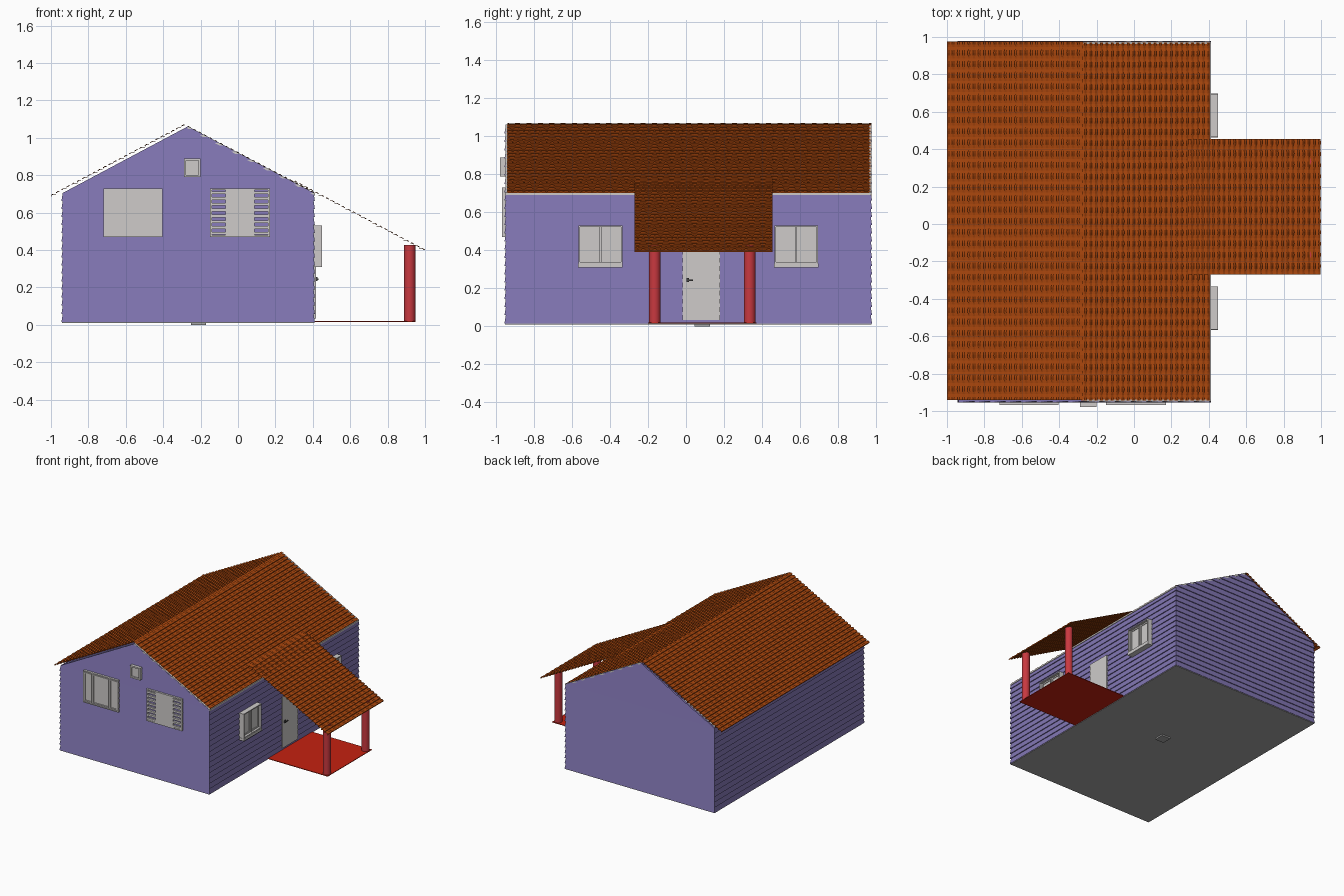
import bpy, bmesh, math
from mathutils import Vector

if "Cube" in bpy.data.objects:
    bpy.data.objects.remove(bpy.data.objects["Cube"])


def mat(name, r, g, b):
    m = bpy.data.materials.new(name)
    m.diffuse_color = (r, g, b, 1)
    m.use_nodes = True
    m.node_tree.nodes["Principled BSDF"].inputs["Base Color"].default_value = m.diffuse_color
    return m


PURPLE = mat("purple siding", 0.22, 0.18, 0.45)
TILE = mat("terracotta tile", 0.40, 0.062, 0.004)
WHITE = mat("pale grey trim", 0.62, 0.60, 0.59)
GREY = mat("slab grey", 0.38, 0.38, 0.38)
RED = mat("column red", 0.58, 0.04, 0.05)
FLOOR = mat("porch floor red", 0.56, 0.015, 0.005)
DARK = mat("dark metal", 0.06, 0.06, 0.06)


def mesh(name, verts, faces, m):
    me = bpy.data.meshes.new(name)
    me.from_pydata(verts, [], faces)
    me.materials.append(m)
    o = bpy.data.objects.new(name, me)
    bpy.context.collection.objects.link(o)
    return o


def boxes(name, items, m):
    """One object made of boxes (x0, x1, y0, y1, z0, z1)."""
    v, f = [], []
    for x0, x1, y0, y1, z0, z1 in items:
        b = len(v)
        v += [(x, y, z) for z in (z0, z1) for x, y in ((x0, y0), (x1, y0), (x1, y1), (x0, y1))]
        f += [[b + i for i in q] for q in ((3, 2, 1, 0), (4, 5, 6, 7), (0, 1, 5, 4),
                                           (1, 2, 6, 5), (2, 3, 7, 6), (3, 0, 4, 7))]
    return mesh(name, v, f, m)


def prism(name, profile, y0, y1, m):
    """Extrude an x,z profile along y."""
    n = len(profile)
    v = [(x, y, z) for y in (y0, y1) for x, z in profile]
    f = [list(range(n)), list(range(2 * n - 1, n - 1, -1))]
    f += [[(i + 1) % n, i, n + i, n + (i + 1) % n] for i in range(n)]
    return mesh(name, v, f, m)


# House shell
XL, XR, YF, YB = -0.937, 0.404, -0.948, 0.972
BASE, EAVE, RIDGE, RX = 0.016, 0.705, 1.06, -0.27
gable = [(XL, BASE), (XR, BASE), (XR, EAVE), (RX, RIDGE), (XL, EAVE)]
prism("front_gable_wall", gable, YF, YF + 0.01, PURPLE)
prism("back_gable_wall", gable, YB - 0.01, YB, PURPLE)
boxes("side_walls", [(XL, XL + 0.01, YF, YB, BASE, EAVE - 0.01),
                     (XR - 0.01, XR, YF, YB, BASE, EAVE - 0.01)], PURPLE)

# Lapped siding boards: lower edge stands out from the wall
D = 0.007
zs = [BASE + (EAVE - BASE) * i / 16 for i in range(17)]
zs += [EAVE + (RIDGE - EAVE) * i / 8 for i in range(1, 9)]


def span(z):
    t = max(0, (z - EAVE) / (RIDGE - EAVE))
    return XL + (RX - XL) * t, XR + (RX - XR) * t


def siding(name, ends, place, levels):
    v, f = [], []
    for a, b in zip(levels, levels[1:]):
        (l0, r0), (l1, r1) = ends(a), ends(b)
        e = D if a < EAVE - 0.001 else 0
        n = len(v)
        v += [place(l0, 0, a), place(r0, 0, a), place(r0 + e, D, a), place(l0 - e, D, a),
              place(r1, 0, b), place(l1, 0, b)]
        f += [[n, n + 1, n + 2, n + 3], [n + 3, n + 2, n + 4, n + 5],
              [n, n + 3, n + 5], [n + 1, n + 4, n + 2]]
    o = mesh(name, v, f, PURPLE)
    bm = bmesh.new()
    bm.from_mesh(o.data)
    bmesh.ops.recalc_face_normals(bm, faces=bm.faces)
    mid = Vector(((XL + XR) / 2, (YF + YB) / 2, 0.4))
    big = max(bm.faces, key=lambda q: q.calc_area())
    if big.normal.dot(big.calc_center_median() - mid) < 0:
        bmesh.ops.reverse_faces(bm, faces=bm.faces)
    bm.to_mesh(o.data)
    bm.free()


siding("front_siding", span, lambda s, d, z: (s, YF - d, z), zs)
siding("back_siding", span, lambda s, d, z: (s, YB + d, z), zs)
siding("right_siding", lambda z: (YF, YB), lambda s, d, z: (XR + d, s, z), zs[:17])
siding("left_siding", lambda z: (YF, YB), lambda s, d, z: (XL - d, s, z), zs[:17])

# Ground slab and its drain plate
boxes("base_slab", [(XL - 0.004, XR + 0.004, YF - 0.004, YB + 0.004, 0.011, 0.016)], GREY)
boxes("drain_plate", [(-0.25, -0.17, 0.045, 0.125, 0, 0.011)], GREY)


# Tiled roofs: stepped courses with a slight ripple along each course
def roof(name, low, high, y0, y1, rows):
    ny = round((y1 - y0) / 0.015)
    dx, dz = high[0] - low[0], high[1] - low[1]
    length = math.hypot(dx, dz)
    nx, nz = -dz / length, dx / length
    if nz < 0:
        nx, nz = -nx, -nz
    v, f, lines = [], [], []
    for r in range(rows):
        lines += [((r + t) / rows, h) for t, h in ((0.0, 0.0), (0.04, 0.009), (0.45, 0.010), (0.98, 0.0))]
    for t, h in lines:
        for j in range(ny + 1):
            y = y0 + (y1 - y0) * j / ny
            k = h * (1 + 0.22 * math.sin(2 * math.pi * y / 0.06))
            v.append((low[0] + dx * t + nx * k, y, low[1] + dz * t + nz * k))
    for i in range(len(lines) - 1):
        for j in range(ny):
            a = i * (ny + 1) + j
            q = [a, a + 1, a + ny + 2, a + ny + 1]
            f.append(q if dx < 0 else q[::-1])
    return mesh(name, v, f, TILE)


roof("left_roof", (-0.997, 0.683), (-0.272, 1.068), -0.94, 0.975, 26)
roof("right_roof", (0.403, 0.699), (-0.285, 1.060), -0.943, 0.970, 24)
roof("porch_roof", (0.995, 0.392), (0.285, 0.768), -0.27, 0.455, 25)

# Pale edging of the right roof slope and eave
edge = [(XR + 0.004, EAVE - 0.012), (XR + 0.004, EAVE), (RX, RIDGE + 0.003), (RX, RIDGE - 0.012)]
prism("roof_edge_front", edge, -0.950, -0.938, WHITE)
prism("roof_edge_back", edge, 0.962, 0.975, WHITE)
boxes("eave_trim", [(XR - 0.008, XR + 0.007, YF, YB, EAVE - 0.014, EAVE - 0.003)], WHITE)

# Porch floor and columns
boxes("porch_floor", [(XR, 0.95, -0.20, 0.37, 0.015, 0.020)], FLOOR)
for i, y in enumerate((-0.165, 0.335)):
    bpy.ops.mesh.primitive_cylinder_add(vertices=24, radius=0.03, depth=0.41, location=(0.918, y, 0.222))
    c = bpy.context.object
    c.name = f"porch_column_{i + 1}"
    c.data.materials.append(RED)
    bpy.ops.object.shade_smooth_by_angle()


def frame(a0, a1, z0, z1, w):
    """Four bars around an opening, as (a0, a1, z0, z1)."""
    return [(a0, a0 + w, z0, z1), (a1 - w, a1, z0, z1),
            (a0 + w, a1 - w, z0, z0 + w), (a0 + w, a1 - w, z1 - w, z1)]


def on_front(rects, depth):
    return [(a, b, YF - D - depth, YF, c, d) for a, b, c, d in rects]


# Front windows: three-light casement, louvred window, small attic light
casement = frame(-0.72, -0.405, 0.47, 0.73, 0.008)
for a, b in ((-0.712, -0.645), (-0.637, -0.490), (-0.482, -0.413)):
    casement += frame(a, b, 0.482, 0.718, 0.009)
boxes("casement_frames", on_front(casement, 0.014), WHITE)
boxes("casement_panes", on_front([(-0.718, -0.407, 0.472, 0.728)], 0.006), WHITE)

louvre = frame(-0.15, 0.17, 0.47, 0.73, 0.010) + [(-0.068, 0.088, 0.475, 0.725)]
for k in range(8):
    z = 0.482 + k * 0.031
    louvre += [(-0.142, -0.066, z, z + 0.015), (0.086, 0.162, z, z + 0.015)]
boxes("louvred_window", on_front(louvre, 0.012), WHITE)
boxes("attic_window_frame", on_front(frame(-0.29, -0.20, 0.79, 0.89, 0.012), 0.024), WHITE)
boxes("attic_window_pane", on_front([(-0.285, -0.205, 0.795, 0.885)], 0.012), WHITE)

# Side windows: projecting box frame, two sashes and a sill
for n, y in (("near", -0.45), ("far", 0.58)):
    a, b = y - 0.115, y + 0.115
    bars = [(XR, 0.448, *q) for q in frame(a, b, 0.33, 0.53, 0.008)]
    bars += [(XR, 0.44, y - 0.005, y + 0.005, 0.338, 0.522),
             (XR, 0.425, a + 0.008, b - 0.008, 0.338, 0.522)]
    bars += [(XR, 0.430, *q) for s in (a + 0.008, y + 0.005) for q in frame(s, s + 0.102, 0.338, 0.522, 0.010)]
    bars.append((XR, 0.450, a - 0.002, b + 0.002, 0.31, 0.33))
    boxes(f"{n}_side_window", bars, WHITE)

# Door with lever handle
boxes("door", [(XR, 0.416, -0.018, 0.178, 0.035, 0.455)], WHITE)
boxes("door_handle", [(0.416, 0.424, 0.002, 0.016, 0.233, 0.255),
                      (0.424, 0.430, 0.005, 0.036, 0.240, 0.248)], DARK)
